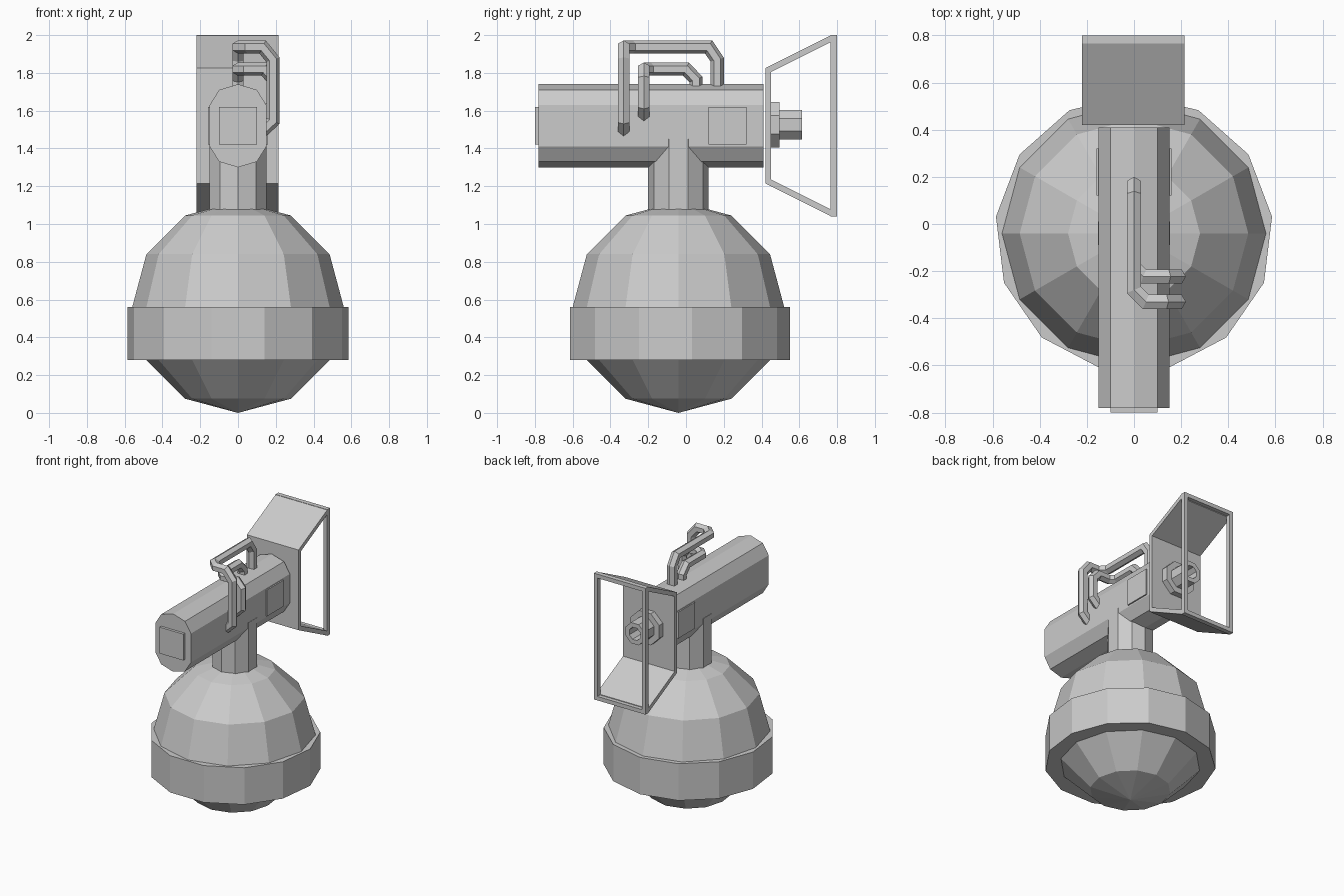
import bpy, bmesh, math
from mathutils import Vector

if "Cube" in bpy.data.objects:
    bpy.data.objects.remove(bpy.data.objects["Cube"])


def finish(name, bm):
    bmesh.ops.recalc_face_normals(bm, faces=bm.faces)
    me = bpy.data.meshes.new(name)
    bm.to_mesh(me)
    bm.free()
    ob = bpy.data.objects.new(name, me)
    bpy.context.collection.objects.link(ob)
    return ob


def bridge(bm, rings, close=False):
    pairs = list(zip(rings, rings[1:])) + ([(rings[-1], rings[0])] if close else [])
    for a, b in pairs:
        n = len(a)
        for i in range(n):
            j = (i + 1) % n
            bm.faces.new((a[i], a[j], b[j], b[i]))
    if not close:
        bm.faces.new(rings[0])
        bm.faces.new(rings[-1])


def loft(name, rings, close=False):
    bm = bmesh.new()
    bridge(bm, [[bm.verts.new(p) for p in r] for r in rings], close)
    return finish(name, bm)


def box(name, x, y, z):
    return loft(name, [[(x[0], y[0], h), (x[1], y[0], h), (x[1], y[1], h), (x[0], y[1], h)] for h in z])


def ngon(n, r, start):
    return [(r * math.cos(start + math.tau * i / n), r * math.sin(start + math.tau * i / n)) for i in range(n)]


def upright(name, n, r, z0, z1, y=-0.04):
    return loft(name, [[(a, y + b, z) for a, b in ngon(n, r, math.pi / 2)] for z in (z0, z1)])


def pipe(name, pts, r=0.035, n=6):
    # hexagonal tube with mitred corners
    pts = [Vector(p) for p in pts]
    ring = [pts[0] + Vector((a, b, 0)) for a, b in ngon(n, r, math.pi / 2)]
    rings = [ring]
    for i in range(1, len(pts)):
        d = (pts[i] - pts[i - 1]).normalized()
        nxt = (pts[i + 1] - pts[i]).normalized() if i + 1 < len(pts) else d
        m = (d + nxt).normalized()
        ring = [p + d * ((pts[i] - p).dot(m) / d.dot(m)) for p in ring]
        rings.append(ring)
    return loft(name, rings)


# round base body
bm = bmesh.new()
bmesh.ops.create_uvsphere(bm, u_segments=12, v_segments=6, radius=0.56)
bmesh.ops.translate(bm, verts=bm.verts, vec=(0, -0.04, 0.56))
finish("base_sphere", bm)

# belt around the base and neck above it
upright("base_belt", 13, 0.59, 0.28, 0.56)
upright("neck", 10, 0.16, 1.05, 1.45)

# flat-sided barrel
quarter = [(0, 0.22), (0.1, 0.19), (0.15, 0.11)]
right = quarter + [(x, -z) for x, z in reversed(quarter)]
section = right + [(-x, z) for x, z in reversed(right[1:-1])]
loft("barrel", [[(x, y, 1.52 + z) for x, z in section] for y in (-0.78, 0.41)])

# raised plates on the barrel
box("end_plate", (-0.1, 0.1), (-0.80, -0.77), (1.42, 1.62))
for s, side in ((1, "right"), (-1, "left")):
    box(side + "_side_plate", sorted((0.14 * s, 0.16 * s)), (0.12, 0.32), (1.42, 1.62))

# flared shield: rear wall with sloping top and bottom
upper = [(0.77, 0.48), (0.42, 0.305)]
inner = [(0.45, 0.285), (0.77, 0.445)]
prof = upper + [(y, -z) for y, z in reversed(upper)]
prof += [(y, -z) for y, z in reversed(inner)] + inner
loft("shield", [[(x, y, 1.52 + z) for y, z in prof] for x in (-0.22, 0.215)])

# rectangular rim of the shield
rim = [[(-0.22 + t, 1.04 + t), (0.215 - t, 1.04 + t), (0.215 - t, 2.0 - t), (-0.22 + t, 2.0 - t)] for t in (0, 0.03)]
loft("shield_rim", [[(x, y, z) for x, z in rim[k]] for k, y in ((0, 0.765), (0, 0.8), (1, 0.8), (1, 0.765))], True)

# collar and hollow nozzle inside the shield
oct_ = lambda r, y: [(a, y, 1.525 + b) for a, b in ngon(8, r, math.pi / 8)]
loft("nozzle_collar", [oct_(0.13, y) for y in (0.44, 0.495)])
loft("nozzle", [oct_(r, y) for r, y in ((0.085, 0.48), (0.085, 0.615), (0.05, 0.615), (0.05, 0.5))])

# two bent pipes over the barrel
pipe("large_pipe", [(0, 0.165, 1.70), (0, 0.165, 1.87), (0, 0.12, 1.937), (0, -0.28, 1.937),
                    (0.05, -0.33, 1.937), (0.13, -0.33, 1.937), (0.185, -0.33, 1.87),
                    (0.185, -0.33, 1.545), (0.125, -0.33, 1.49)])
pipe("small_pipe", [(0, 0.053, 1.70), (0, 0.053, 1.765), (0, 0.0, 1.82), (0, -0.185, 1.82),
                    (0.04, -0.223, 1.82), (0.14, -0.223, 1.82), (0.185, -0.223, 1.77),
                    (0.185, -0.223, 1.625), (0.125, -0.223, 1.57)])
